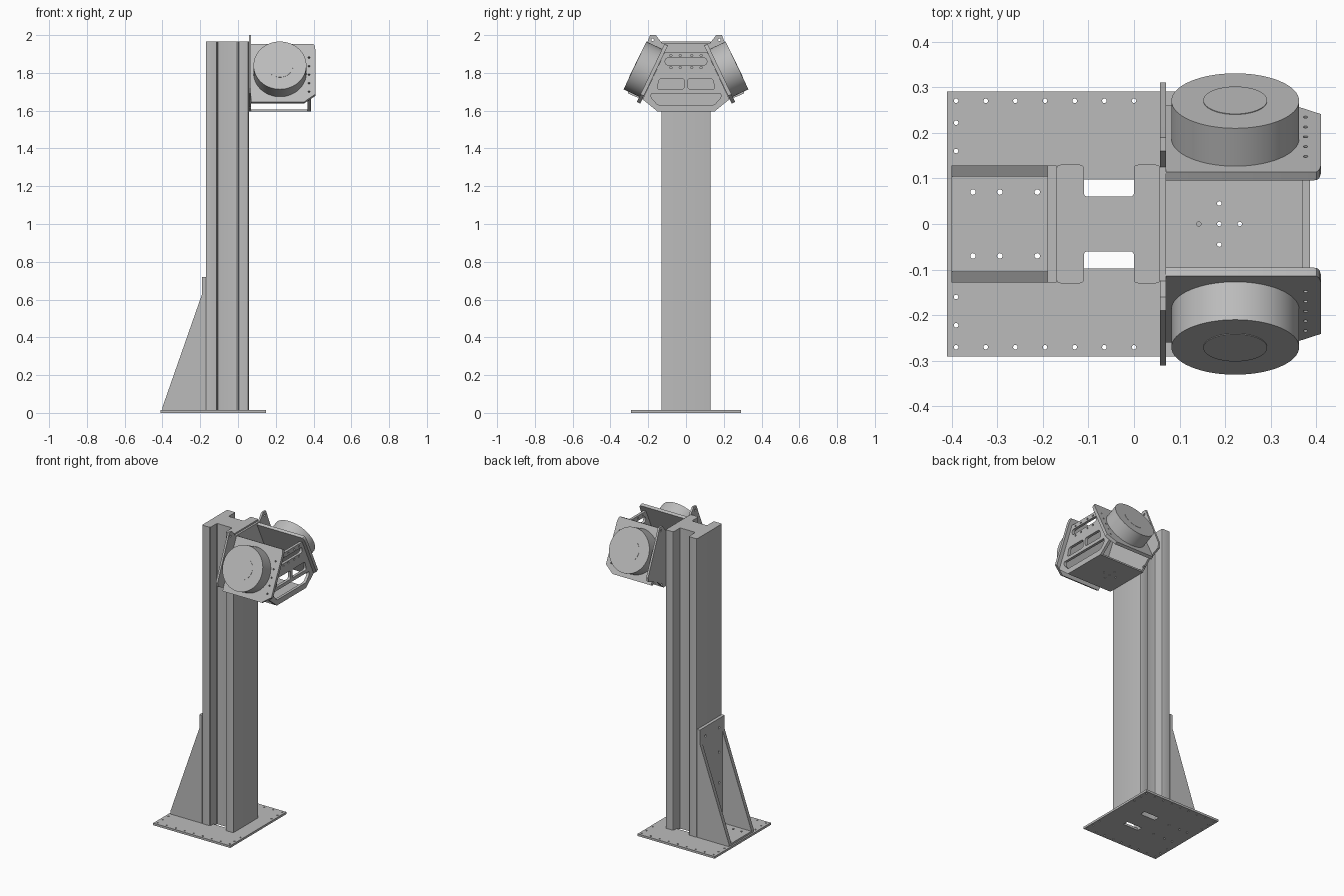
import bpy, math
from mathutils import Matrix, Vector

if "Cube" in bpy.data.objects:
    bpy.data.objects.remove(bpy.data.objects["Cube"])

grey = bpy.data.materials.new("plain_grey")
grey.use_nodes = True
colour = (0.5, 0.5, 0.5, 1)
grey.diffuse_color = colour
grey.node_tree.nodes["Principled BSDF"].inputs["Base Color"].default_value = colour


def frame(u, v, origin):
    """Placement matrix from two plane directions and the plane centre."""
    u, v = Vector(u).normalized(), Vector(v).normalized()
    m = Matrix((u, v, u.cross(v))).transposed().to_4x4()
    m.translation = origin
    return m


X, Y, Z = (1, 0, 0), (0, 1, 0), (0, 0, 1)


def circle(x, y, r, n=16):
    return [(x + r * math.cos(math.tau * i / n), y + r * math.sin(math.tau * i / n)) for i in range(n)]


def rect(x0, x1, y0, y1):
    return [(x0, y0), (x1, y0), (x1, y1), (x0, y1)]


def mirrored(half):
    return half + [(-x, y) for x, y in reversed(half)]


def rounded(points, r, steps=5):
    """Replace every corner of an outline with a soft curve."""
    out = []
    for i, p in enumerate(points):
        p = Vector(p)
        a = Vector(points[i - 1]) - p
        b = Vector(points[(i + 1) % len(points)]) - p
        a *= min(r / a.length, 0.5)
        b *= min(r / b.length, 0.5)
        for k in range(steps + 1):
            t = k / steps
            out.append(tuple(p + a * (1 - t) ** 2 + b * t ** 2))
    return out


def plate(name, loops, thickness, matrix):
    """Extrude an outline with holes, centred on the plane of the matrix."""
    curve = bpy.data.curves.new(name, "CURVE")
    curve.dimensions = "2D"
    curve.fill_mode = "BOTH"
    curve.extrude = thickness / 2
    for loop in loops:
        s = curve.splines.new("POLY")
        s.points.add(len(loop) - 1)
        for pt, (x, y) in zip(s.points, loop):
            pt.co = (x, y, 0, 1)
        s.use_cyclic_u = True
    temp = bpy.data.objects.new(name + "_curve", curve)
    bpy.context.collection.objects.link(temp)
    deps = bpy.context.evaluated_depsgraph_get()
    mesh = bpy.data.meshes.new_from_object(temp.evaluated_get(deps))
    bpy.data.objects.remove(temp)
    mesh.name = name
    mesh.materials.clear()
    mesh.materials.append(grey)
    obj = bpy.data.objects.new(name, mesh)
    obj.matrix_world = matrix
    bpy.context.collection.objects.link(obj)
    bpy.ops.object.select_all(action="DESELECT")
    obj.select_set(True)
    bpy.context.view_layer.objects.active = obj
    bpy.ops.object.shade_smooth_by_angle(angle=math.radians(30))
    return obj


# Base plate with edge bolt holes and two slots beside the column web
holes = []
for s in (1, -1):
    holes += [circle(-0.39 + 0.065 * i, s * 0.27, 0.005) for i in range(9)]
    holes += [circle(x, s * y, 0.005) for x in (-0.39, 0.13) for y in (0.16, 0.222)]
    holes += [circle(x, s * 0.07, 0.006) for x in (-0.353, -0.294, -0.212)]
    slot = rect(-0.11, 0, 0.06, 0.097)
    holes.append([(x, s * y) for x, y in slot])
plate("base_plate", [rect(-0.41, 0.147, -0.29, 0.29)] + holes, 0.014, frame(X, Y, (0, 0, 0.007)))

# Column with an I-shaped section
half = [(-0.17, 0.13), (-0.11, 0.13), (-0.11, 0.06), (0, 0.06), (0, 0.13), (0.057, 0.13)]
section = half + [(x, -y) for x, y in reversed(half)]
plate("column", [rounded(section, 0.009, 3)], 1.965, frame(X, Y, (0, 0, 0.9825)))

# Gusset bracket: two cheeks, a floor and a back wall
cheek = [(-0.4, 0.014), (-0.17, 0.014), (-0.17, 0.72), (-0.19, 0.72), (-0.19, 0.63), (-0.4, 0.03)]
for side, s in (("left", 1), ("right", -1)):
    plate("gusset_cheek_" + side, [cheek], 0.024, frame(X, Z, (0, s * 0.116, 0)))
floor_holes = [circle(x, y, 0.006) for x in (-0.353, -0.294, -0.212) for y in (-0.07, 0.07)]
plate("gusset_floor", [rect(-0.4, -0.17, -0.11, 0.11)] + floor_holes, 0.012, frame(X, Y, (0, 0, 0.02)))
wall_holes = [circle(y, z, 0.008) for y in (-0.07, 0.07) for z in (0.66, 0.5, 0.3)]
plate("gusset_back_wall", [rect(-0.11, 0.11, 0.014, 0.72)] + wall_holes, 0.02, frame(Y, Z, (-0.18, 0, 0)))

# Head mounting plate with two raised ears
ears = mirrored([(0.125, 1.955), (0.16, 2), (0.19, 2), (0.21, 1.95), (0.31, 1.72),
                 (0.305, 1.69), (0.21, 1.65), (0.15, 1.595)])
ear_holes = [circle(s * y, z, 0.007) for s in (1, -1) for y, z in ((0.177, 1.975), (0.17, 1.62))]
plate("head_mount_plate", [ears] + ear_holes, 0.013, frame(Y, Z, (0.0635, 0, 0)))

# Head floor with a cross of small holes
cross = [circle(0.187 + dx, dy, 0.005) for dx, dy in ((0, 0), (0.045, 0), (-0.045, 0), (0, 0.045), (0, -0.045))]
plate("head_floor", [rect(0.065, 0.386, -0.15, 0.15)] + cross, 0.01, frame(X, Y, (0, 0, 1.6)))

# Slotted end frame of the head
frame_edge = mirrored([(0.112, 1.91), (0.23, 1.66), (0.205, 1.64), (0.15, 1.595)])
window = [(0.01, 1.714), (0.155, 1.714), (0.14, 1.77), (0.01, 1.77)]
cuts = [rounded(rect(-0.11, 0.11, 1.842, 1.878), 0.015),
        rounded(mirrored([(0.185, 1.692), (0.185, 1.67), (0.15, 1.63)]), 0.012)]
for s in (1, -1):
    cuts.append(rounded([(s * y, z) for y, z in window], 0.014))
    cuts += [circle(s * y, z, 0.006) for y in (0.03, 0.08) for z in (1.892, 1.828)]
plate("head_end_frame", [frame_edge] + cuts, 0.018, frame(Y, Z, (0.377, 0, 0)))

# Tilted side plates, each carrying a drum
tilt = math.radians(25.5)
outline = ([(0.07, -0.17)] + [(0.35, -0.17), (0.41, -0.125)]
           + rounded([(0.41, -0.1), (0.41, 0.17), (0.38, 0.17)], 0.05)[6:12] + [(0.07, 0.17)])
bolts = [circle(0.376, -0.11 + 0.05 * i, 0.005) for i in range(5)]
for side, s in (("left", 1), ("right", -1)):
    normal = Vector((0, s * math.cos(tilt), math.sin(tilt)))
    up = (0, -s * math.sin(tilt), math.cos(tilt))
    seat = Vector((0, s * 0.187, 1.8))
    plate("side_plate_" + side, [outline] + bolts, 0.02, frame(X, up, seat - normal * 0.01))
    plate("drum_" + side, [circle(0.222, 0, 0.14, 64)], 0.092, frame(X, up, seat + normal * 0.046))
    plate("drum_cap_" + side, [circle(0.222, 0, 0.07, 48)], 0.003, frame(X, up, seat + normal * 0.092))
